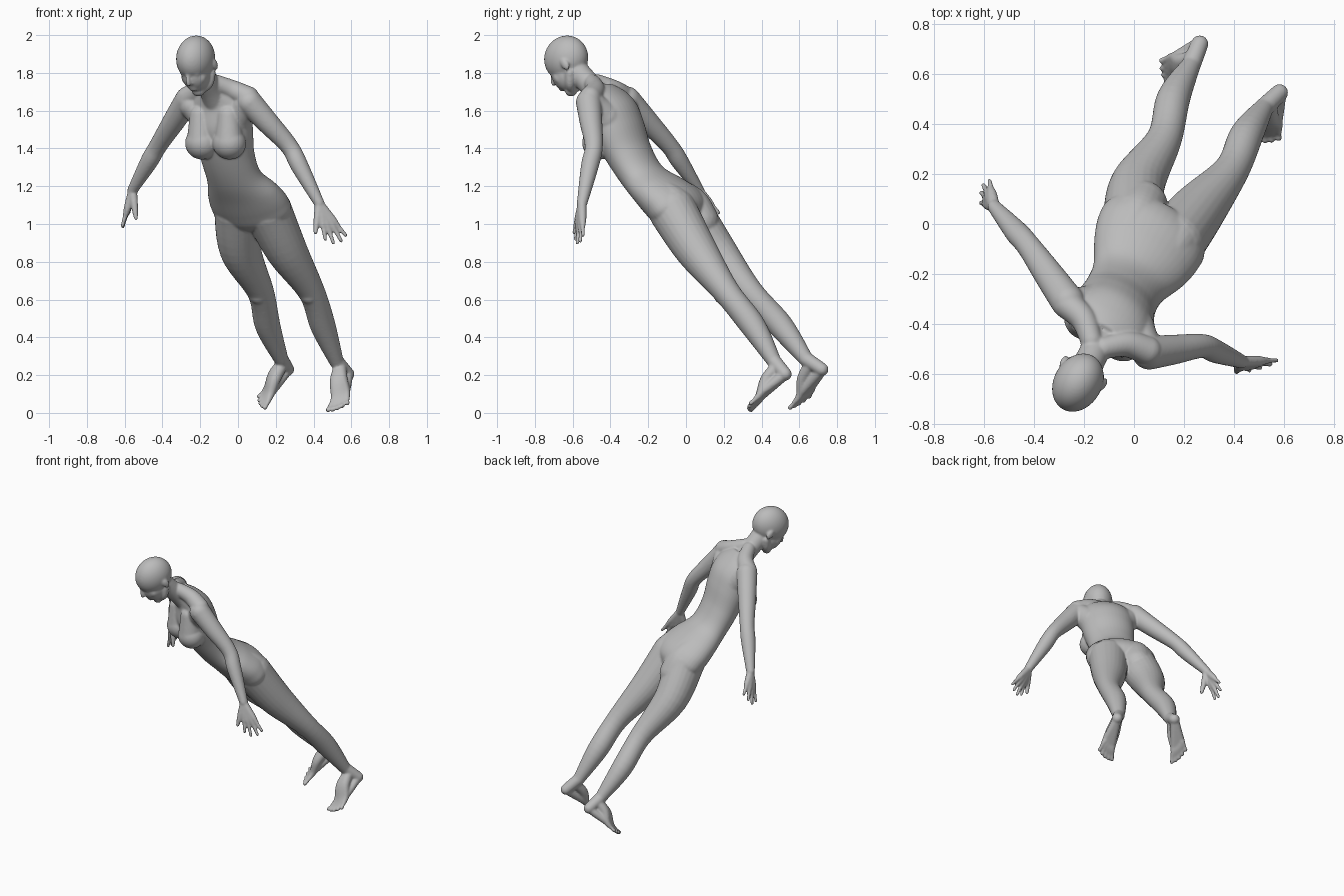
import bpy, bmesh, math
from mathutils import Vector, Matrix

if "Cube" in bpy.data.objects:
    bpy.data.objects.remove(bpy.data.objects["Cube"])

# The upright figure is turned and leans forward
LEAN = Matrix.Rotation(math.radians(-30), 4, 'Z') @ Matrix.Rotation(math.radians(37), 4, 'X')
MID = 0.123
bm = bmesh.new()


def at(side, up, fwd):
    """Point in the leaning body's own frame."""
    return LEAN @ Vector((side, -fwd, up))


def blob(centre, size):
    m = Matrix.Translation(centre) @ LEAN @ Matrix.Diagonal((size[0], size[1], size[2], 1))
    bmesh.ops.create_icosphere(bm, subdivisions=4, radius=1, matrix=m)


def ball(centre, r):
    bmesh.ops.create_icosphere(bm, subdivisions=3, radius=r, matrix=Matrix.Translation(centre))


def spline(keys, steps=6):
    k = [keys[0]] + keys + [keys[-1]]
    out = []
    for a, b, c, d in zip(k, k[1:], k[2:], k[3:]):
        for i in range(steps):
            t = i / steps
            out.append((b * 2 + (c - a) * t + (a * 2 - b * 5 + c * 4 - d) * t ** 2
                        + (b * 3 - a - c * 3 + d) * t ** 3) * 0.5)
    return out + [keys[-1]]


def loft(keys, axes=None, n=24):
    """Skin smooth rings through (point, width, depth) keys."""
    path = spline([Vector((*p, a, b)) for p, a, b in keys])
    rings = []
    for i, k in enumerate(path):
        if axes:
            u, v = axes
        else:
            t = Vector(path[min(i + 1, len(path) - 1)][:3]) - Vector(path[max(i - 1, 0)][:3])
            u = t.cross(Vector((0.3, 0.9, 0.5))).normalized()
            v = t.cross(u).normalized()
        c = Vector(k[:3])
        rings.append([bm.verts.new(c + u * k[3] * math.cos(w) + v * k[4] * math.sin(w))
                      for w in (math.tau * j / n for j in range(n))])
    for r, q in zip(rings, rings[1:]):
        for j in range(n):
            bm.faces.new((r[j], r[(j + 1) % n], q[(j + 1) % n], q[j]))
    bm.faces.new(rings[0])
    bm.faces.new(rings[-1])


def limb(*keys):
    keys = [(Vector(p), r) for p, r in keys]
    loft([(p, r, r) for p, r in keys])
    for p, r in (keys[0], keys[-1]):
        ball(p, r)


# Torso
rows = [(.085, .76, -.655, .10, .08), (.085, .82, -.655, .212, .125),
        (.085, .90, -.648, .226, .135), (.09, 1.0, -.622, .205, .122),
        (.095, 1.12, -.588, .158, .105), (.10, 1.25, -.592, .153, .113),
        (.108, 1.38, -.62, .167, .13), (.112, 1.48, -.645, .174, .127),
        (.113, 1.57, -.668, .16, .088), (.115, 1.64, -.667, .09, .058)]
loft([(at(s, u, f), a, b) for s, u, f, a, b in rows], (at(1, 0, 0), at(0, 0, 1)), 40)
for m in (-1, 1):
    limb((at(.087 + m * .085, .96, -.655), .085), (at(.087 + m * .09, .86, -.68), .102),
         (at(.087 + m * .095, .76, -.672), .103))
    blob(at(.108 + m * .084, 1.395, -.52), (.09, .084, .087))
    limb((at(.11 + m * .085, 1.52, -.60), .06), (at(.11 + m * .085, 1.42, -.53), .076))
    limb((at(.115 + m * .03, 1.69, -.662), .044), (at(.115 + m * .10, 1.625, -.685), .052),
         (at(.115 + m * .185, 1.583, -.677), .058))
    limb((at(.115 + m * .09, 1.47, -.645), .093), (at(.115 + m * .16, 1.54, -.657), .07))

# Neck and head
limb((at(.115, 1.58, -.65), .07), (at(.117, 1.67, -.635), .06), (at(MID, 1.80, -.615), .062))
blob(at(MID, 1.897, -.601), (.096, .125, .119))
blob(at(MID, 1.825, -.555), (.074, .085, .093))
blob(at(MID, 1.742, -.52), (.036, .028, .03))
limb((at(MID, 1.88, -.483), .010), (at(MID, 1.855, -.466), .011), (at(MID, 1.835, -.459), .013))
for up, size in ((1.795, .010), (1.78, .011)):
    blob(at(MID, up, -.487), (.026, .016, size))
for m in (-1, 1):
    limb((at(MID + m * .015, 1.893, -.488), .010), (at(MID + m * .055, 1.893, -.513), .010))
    blob(at(MID + m * .033, 1.867, -.503), (.022, .014, .015))
    blob(at(MID + m * .011, 1.83, -.474), (.009, .011, .008))
    blob(at(MID + m * .043, 1.825, -.525), (.029, .03, .037))
    blob(at(MID + m * .091, 1.845, -.618), (.013, .022, .034))
    limb((at(MID + m * .06, 1.80, -.60), .026), (at(MID + m * .048, 1.757, -.56), .024),
         (at(MID, 1.738, -.525), .023))


# Arms, with fingers fanned from the wrist
def arm(shoulder, elbow, wrist, tips, thumb):
    S, E, W = Vector(shoulder), Vector(elbow), Vector(wrist)
    limb((S, .068), (S.lerp(E, .45), .06), (E, .048), (E.lerp(W, .35), .047), (W, .028))
    for tip in tips:
        T = Vector(tip)
        limb((W, .023), (W.lerp(T, .5), .020), (W.lerp(T, .75), .0125), (T, .0105))
    T = Vector(thumb)
    limb((W, .023), (W.lerp(T, .5), .020), (T, .0115))


arm((.06, -.515, 1.645), (.272, -.488, 1.41), (.43, -.55, 1.11),
    [(.57, -.545, .94), (.547, -.56, .91), (.505, -.575, .90), (.462, -.585, .92)],
    (.41, -.59, .955))
arm((-.265, -.31, 1.66), (-.422, -.088, 1.415), (-.558, .068, 1.18),
    [(-.578, .172, 1.06), (-.602, .155, 1.02), (-.61, .125, .985), (-.612, .085, .99)],
    (-.54, .038, 1.03))


# Legs, with toes fanned from the ankle
def leg(hip, thigh, knee, calf, ankle, heel, toe, across, inner):
    H, A, K = Vector(heel), Vector(ankle), Vector(knee)
    limb((hip, .128), (thigh, .11), (knee, .071), (calf, .067), (ankle, .039))
    limb((ankle, .039), (heel, .035))
    ball(K + at(0, 0, .025), .052)
    T, X = Vector(toe), Vector(across).normalized()
    for i in range(5):
        place = (i - 2) * inner
        tip = T + X * place * .025 + (H - T) * .012 * i * i
        sole = tip.lerp(H, .28) - X * place * .004
        sole.z += .012
        limb((A.lerp(H, .35), .032), (A.lerp(sole, .55), .031), (sole, .022),
             (tip.lerp(H, .1), .0115), (tip, .0135))
        limb((H, .029), (sole.lerp(H, .5), .025), (sole, .02))


leg((.158, -.07, 1.07), (.257, .055, .86), (.39, .215, .64), (.45, .355, .46),
    (.52, .465, .275), (.582, .525, .205), (.522, .325, .016), (.9, -.4, 0), 1)
leg((.002, .008, 1.07), (.014, .155, .86), (.12, .338, .64), (.158, .502, .46),
    (.228, .635, .285), (.263, .72, .23), (.113, .59, .04), (.55, -.7, -.2), -1)

# Fuse the overlapping shapes into one smooth skin
bmesh.ops.recalc_face_normals(bm, faces=bm.faces)
mesh = bpy.data.meshes.new("body")
bm.to_mesh(mesh)
bm.free()
body = bpy.data.objects.new("body", mesh)
bpy.context.collection.objects.link(body)

grey = bpy.data.materials.new("plain grey")
grey.use_nodes = True
grey.diffuse_color = (.5, .5, .5, 1)
grey.node_tree.nodes["Principled BSDF"].inputs["Base Color"].default_value = (.5, .5, .5, 1)
mesh.materials.append(grey)

remesh = body.modifiers.new("fuse", 'REMESH')
remesh.mode = 'VOXEL'
remesh.voxel_size = .006
remesh.use_smooth_shade = True
smooth = body.modifiers.new("soften", 'SMOOTH')
smooth.factor = .5
smooth.iterations = 9
